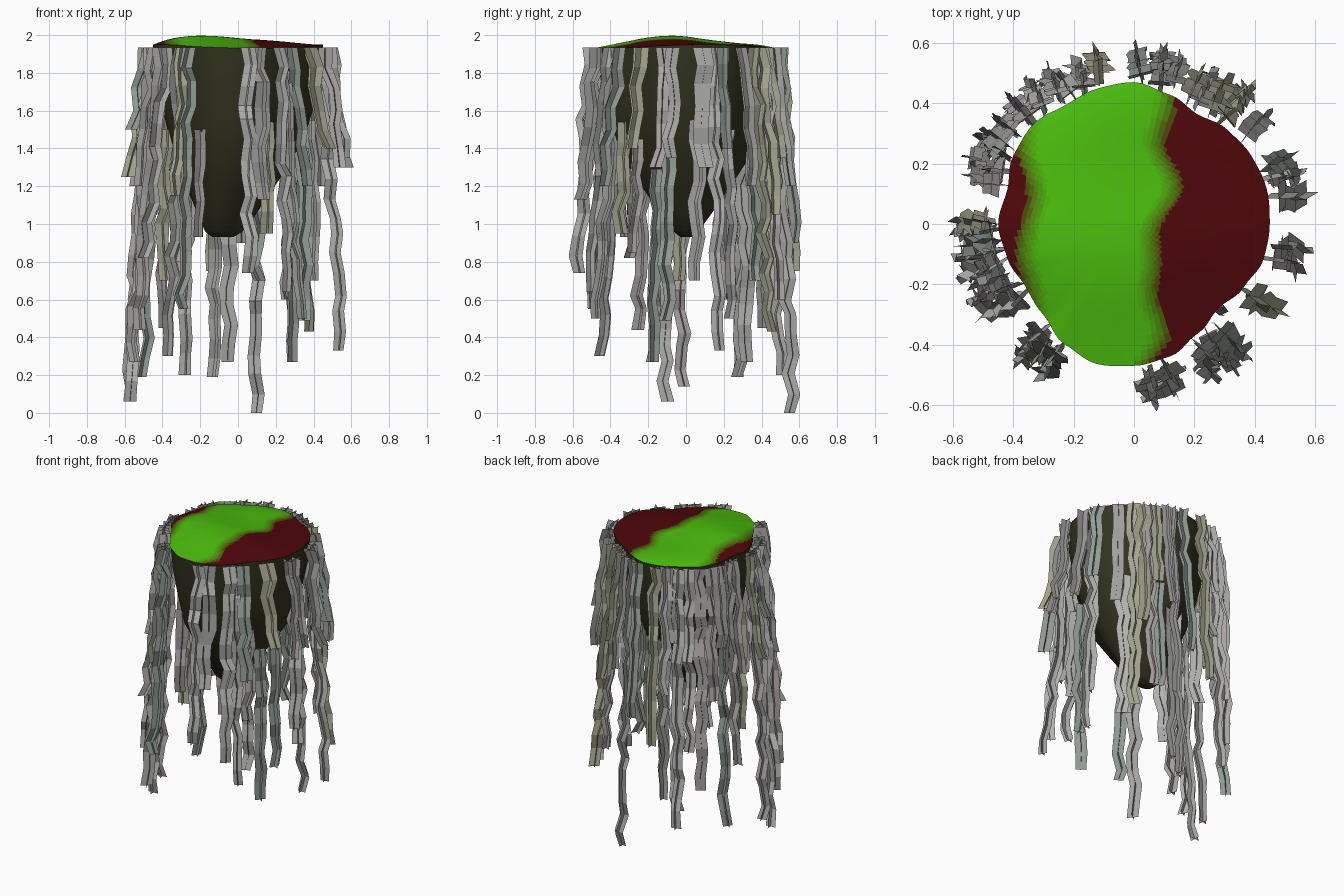
import bpy, random
from math import sin, cos, pi, radians

if "Cube" in bpy.data.objects:
    bpy.data.objects.remove(bpy.data.objects["Cube"])

random.seed(7)


def material(name, rgb):
    m = bpy.data.materials.new(name)
    m.diffuse_color = (*rgb, 1)
    m.use_nodes = True
    m.node_tree.nodes["Principled BSDF"].inputs["Base Color"].default_value = m.diffuse_color
    return m


def make(name, verts, faces, mats, smooth=False):
    me = bpy.data.meshes.new(name)
    me.from_pydata(verts, [], faces)
    for m in mats:
        me.materials.append(m)
    me.update()
    for p in me.polygons:
        p.use_smooth = smooth
    ob = bpy.data.objects.new(name, me)
    bpy.context.collection.objects.link(ob)
    return ob


def ring_faces(rings, n):
    return [(r * n + i, r * n + (i + 1) % n, (r + 1) * n + (i + 1) % n, (r + 1) * n + i)
            for r in range(rings - 1) for i in range(n)]


# wavy island outline: radius every 15 degrees, starting at +x
OUTLINE = [.45, .455, .45, .44, .42, .445, .47, .465, .455, .47, .46, .435,
           .45, .435, .415, .425, .46, .48, .47, .455, .42, .395, .42, .445]


def outline(a):
    t = (a / (2 * pi) * 24) % 24
    i, f = int(t), t % 1
    f = (1 - cos(pi * f)) / 2
    return OUTLINE[i] * (1 - f) + OUTLINE[(i + 1) % 24] * f


def rim_z(a):
    return 1.94 + 0.01 * sin(2 * a + 1)


# top cap: low dome with a green path across dark red ground
N, R = 120, 30
verts = []
for k in range(R + 1):
    t = max(k / R, 0.005)
    for i in range(N):
        a = 2 * pi * i / N
        x, y = outline(a) * t * cos(a), outline(a) * t * sin(a)
        bump = 0.035 - 0.07 * x + 0.012 * cos(9 * y + 1.2)
        verts.append((x, y, rim_z(a) * t + 1.94 * (1 - t) + bump * (1 - t ** 3)))
faces = ring_faces(R + 1, N) + [tuple(reversed(range(N)))]
red, green = (.075, .002, .003), (.07, .5, .004)
blend = [material(f"ground_{k}", [r + (g - r) * k / 8 for r, g in zip(red, green)])
         for k in range(9)]
cap = make("top_ground", verts, faces, blend, True)
for p in cap.data.polygons:
    x, y = p.center.x, p.center.y
    left = -.34 + .02 * sin(17 * y)
    right = .075 + .08 * y + .025 * sin(14 * y) - .015 * cos(25 * y)
    d = min(x - left, right - x) / .08 + .5
    p.material_index = round(8 * min(1, max(0, d)))

# body: dark tapering rock (z, centre x, x scale, y scale)
PROFILE = [(1.94, 0, 1, 1), (1.8, 0, .97, .97), (1.6, 0, .88, .9), (1.4, -.01, .76, .78),
           (1.2, -.04, .52, .5), (1.05, -.06, .34, .28), (.96, -.075, .22, .14),
           (.93, -.08, .12, .06)]
M = 24
verts = []
for z, cx, sx, sy in PROFILE:
    for i in range(M):
        a = 2 * pi * i / M
        zz = rim_z(a) if z == 1.94 else z
        verts.append((cx + outline(a) * sx * cos(a), outline(a) * sy * sin(a), zz))
faces = [tuple(reversed(f)) for f in ring_faces(len(PROFILE), M)]
faces.append(tuple(reversed(range((len(PROFILE) - 1) * M, len(PROFILE) * M))))
make("rock_body", verts, faces, [material("rock", (.034, .034, .015))], True)

# hanging roots: crooked ribbons of two crossed strips
greys = [material(f"root_{i}", c) for i, c in enumerate(
    [(.36, .36, .35), (.36, .37, .27), (.40, .37, .37), (.29, .33, .30), (.44, .44, .43)])]


def root(name, ang, bottom, r1, top=1.935, r0=None, width=.08):
    a = radians(ang)
    r0 = r0 or outline(a) + random.uniform(.025, .05)
    steps = max(3, round((top - bottom) / .1))
    verts, faces = [], []
    twist = a + random.uniform(-.3, .3)
    ca, sa = cos(twist), sin(twist)
    for k in range(steps + 1):
        t = k / steps
        r = r0 + (r1 - r0) * t
        jr = random.uniform(-.02, .02) * (k > 0)
        jt = random.uniform(-.018, .018) * (k > 0)
        x = (r + jr) * cos(a) - jt * sin(a)
        y = (r + jr) * sin(a) + jt * cos(a)
        z = top + (bottom - top) * t
        if 0 < k < steps:
            z += random.uniform(-.02, .02)
        h = width / 2 * random.uniform(.85, 1.05) * (1 - .15 * t)
        verts += [(x - sa * h, y + ca * h, z), (x + sa * h, y - ca * h, z),
                  (x - ca * h, y - sa * h, z), (x + ca * h, y + sa * h, z)]
        if k:
            b, c = 4 * k, 4 * k - 4
            faces += [(c, c + 1, b + 1, b), (c + 2, c + 3, b + 3, b + 2)]
    make(name, verts, faces, [random.choice(greys)])


# long rim roots (angle, bottom height)
LONG = [(80, 0), (191, .06), (182, .14), (120, .2), (151, .19), (230, .3),
        (197, .27), (18, .33), (50, .43), (239, .55), (276, .74),
        (298, .64), (304, .5), (206, .44), (135, .45),
        (62, .6), (127, .72), (212, .82), (159, .6), (103, .75), (88, .9)]
for i, (a, b) in enumerate(LONG):
    root(f"long_root_{i + 1}", a, b, .575, width=random.uniform(.07, .09))

# short rim roots, splaying outwards
SHORT = [(345, 1.3), (24, 1.4), (38, 1.2), (56, 1.05), (66, 1.35), (74, 1.2), (110, 1.1),
         (116, 1.45), (142, 1.05), (148, 1.4), (164, 1.2), (179, 1.25), (186, 1.5),
         (201, 1.2), (234, 1.15), (283, 1.13), (309, 1.2), (328, 1.4), (352, 1.35), (10, 1.3)]
for i, (a, b) in enumerate(SHORT):
    root(f"short_root_{i + 1}", a, b, .565, width=random.uniform(.07, .1))

# inner roots growing from the rock lower down (angle, top, bottom, start radius)
INNER = [(238, 1.5, .93, .38), (295, 1.54, .95, .36), (330, 1.29, .27, .31),
         (345, 1.4, .49, .35), (8, 1.55, .7, .38), (40, 1.5, .5, .36), (75, 1.45, .7, .37),
         (115, 1.35, .19, .29), (98, 1.4, .27, .31), (145, 1.45, .8, .37),
         (185, 1.5, .7, .38), (315, 1.45, .85, .36)]
for i, (a, t, b, r) in enumerate(INNER):
    root(f"inner_root_{i + 1}", a, b, r + .02, t, r, .085)
